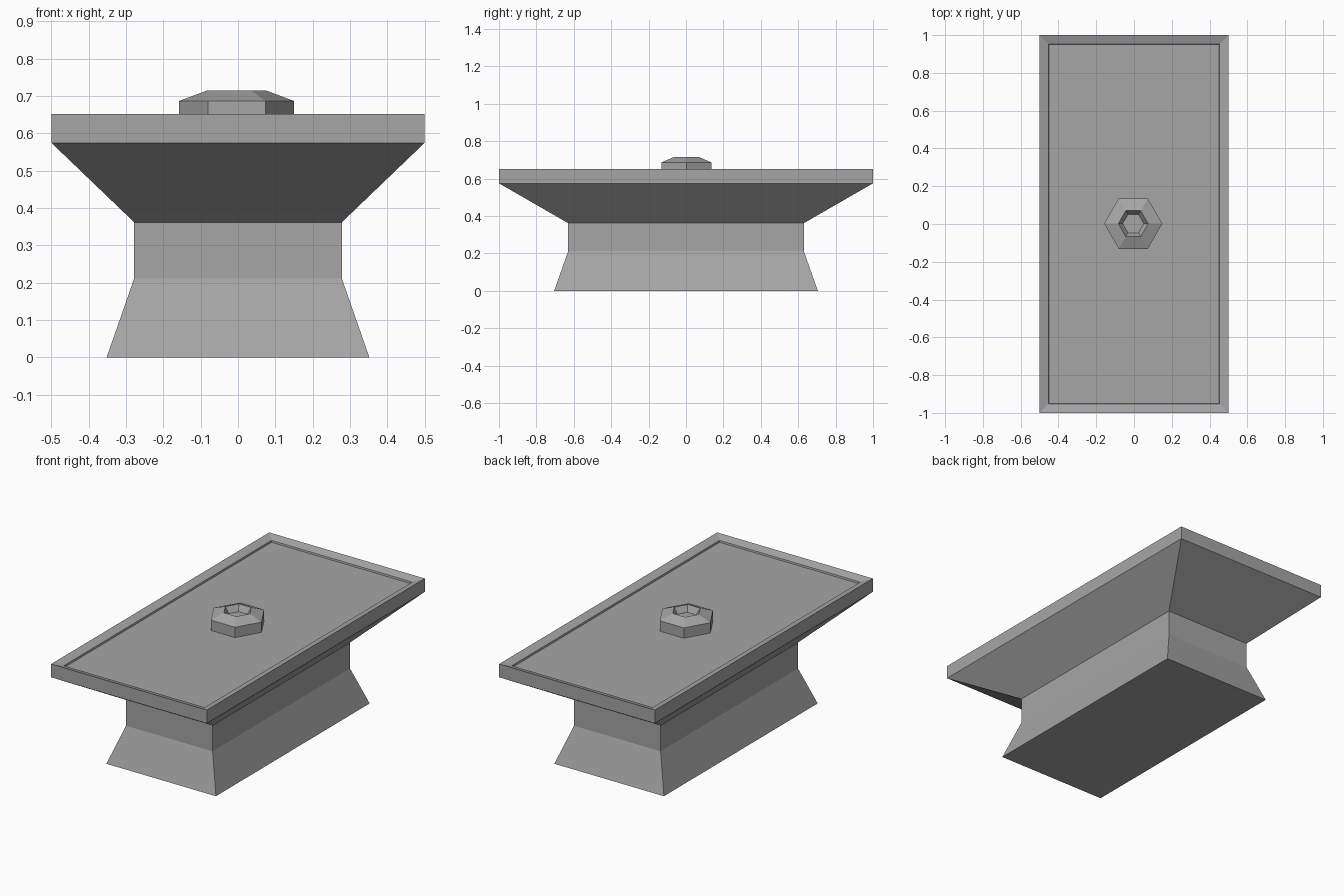
import bpy, bmesh, math

cube = bpy.data.objects.get("Cube")
if cube:
    bpy.data.objects.remove(cube, do_unlink=True)

GREY = (0.38, 0.38, 0.38, 1)
mat = bpy.data.materials.new("stone_grey")
mat.use_nodes = True
mat.diffuse_color = GREY
bsdf = mat.node_tree.nodes["Principled BSDF"]
bsdf.inputs["Base Color"].default_value = GREY
bsdf.inputs["Roughness"].default_value = 0.8


def rectangle(hx, hy, z):
    return [(hx, -hy, z), (hx, hy, z), (-hx, hy, z), (-hx, -hy, z)]


def hexagon(r, z, cx=-0.004, cy=0.002):
    return [(cx + r * math.cos(math.pi / 3 * i), cy + r * math.sin(math.pi / 3 * i), z)
            for i in range(6)]


def loft(name, rings):
    """Join successive rings with quads and cap both ends."""
    bm = bmesh.new()
    loops = [[bm.verts.new(co) for co in ring] for ring in rings]
    n = len(loops[0])
    for low, high in zip(loops, loops[1:]):
        for i in range(n):
            j = (i + 1) % n
            bm.faces.new((low[i], low[j], high[j], high[i]))
    bm.faces.new(loops[0][::-1])
    bm.faces.new(loops[-1])
    mesh = bpy.data.meshes.new(name)
    bm.to_mesh(mesh)
    bm.free()
    mesh.materials.append(mat)
    obj = bpy.data.objects.new(name, mesh)
    bpy.context.collection.objects.link(obj)
    return obj


# Flared foot, straight neck, wide slab and shallow recessed top
loft("pedestal_table", [rectangle(*p) for p in (
    (0.352, 0.705, 0),
    (0.278, 0.63, 0.212),
    (0.278, 0.63, 0.362),
    (0.5, 1.0, 0.575),
    (0.5, 1.0, 0.652),
    (0.452, 0.952, 0.637),
    (0.45, 0.95, 0.627),
)])

# Six-sided boss with a bevelled shoulder and hollow centre
loft("hex_boss", [hexagon(*p) for p in (
    (0.154, 0.62),
    (0.154, 0.687),
    (0.079, 0.715),
    (0.056, 0.68),
)])
